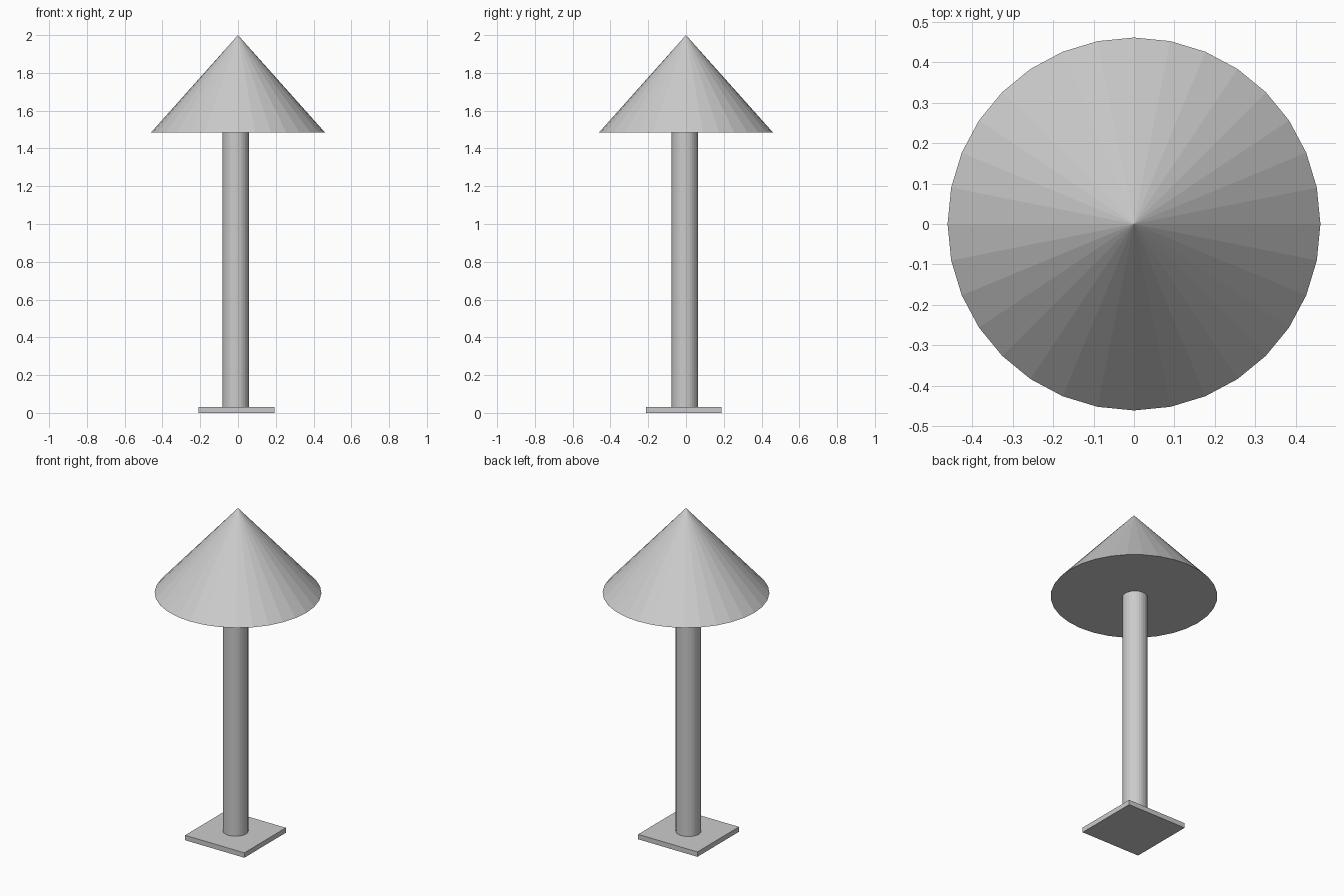
import bpy

if "Cube" in bpy.data.objects:
    bpy.data.objects.remove(bpy.data.objects["Cube"])

grey = bpy.data.materials.new("plain grey")
grey.diffuse_color = (0.6, 0.6, 0.6, 1)
grey.use_nodes = True
grey.node_tree.nodes["Principled BSDF"].inputs["Base Color"].default_value = grey.diffuse_color


def finish(name):
    ob = bpy.context.object
    ob.name = name
    ob.data.materials.append(grey)
    return ob


# square foot plate, slightly off centre
bpy.ops.mesh.primitive_cube_add(size=1, location=(-0.008, -0.013, 0.015))
base = finish("base_plate")
base.scale = (0.4, 0.4, 0.03)

# round post
bpy.ops.mesh.primitive_cylinder_add(vertices=32, radius=0.07, depth=1.465,
                                    location=(-0.012, -0.006, 0.7525))
finish("post")

# faceted conical shade with closed underside
bpy.ops.mesh.primitive_cone_add(vertices=32, radius1=0.461, radius2=0,
                                depth=0.516, location=(0, 0, 1.742))
finish("cone_shade")
